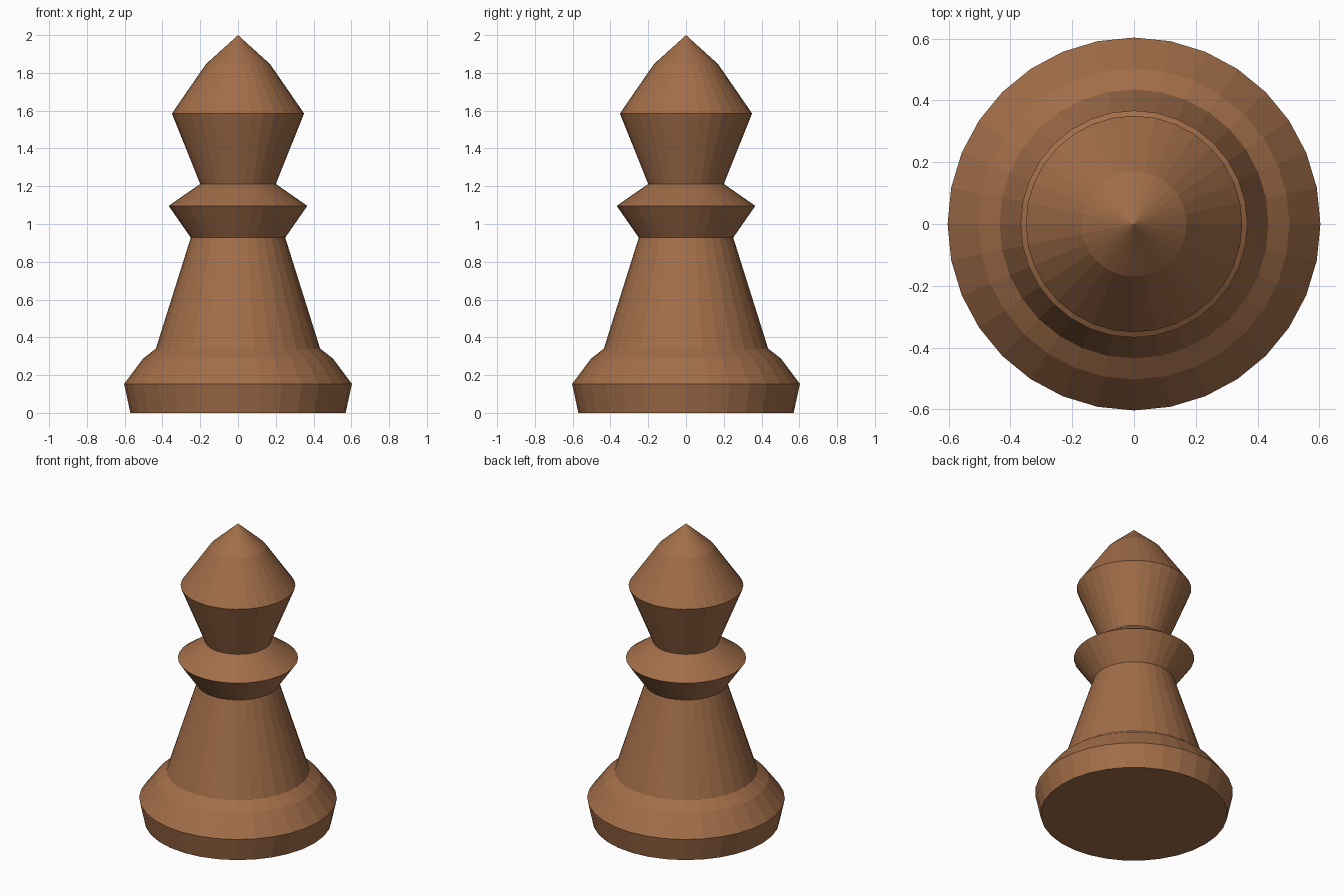
import bpy, bmesh, math

if "Cube" in bpy.data.objects:
    bpy.data.objects.remove(bpy.data.objects["Cube"])

SIDES = 32

wood = bpy.data.materials.new("brown wood")
wood.diffuse_color = (0.36, 0.155, 0.066, 1.0)
wood.use_nodes = True
wood.node_tree.nodes["Principled BSDF"].inputs["Base Color"].default_value = wood.diffuse_color

# Turned profile (radius, height): foot, tapered stem, collar, pointed head
profile = [
    (0.57, 0.0), (0.603, 0.154), (0.503, 0.287), (0.435, 0.34),
    (0.25, 0.928), (0.367, 1.096), (0.20, 1.212),
    (0.35, 1.585), (0.17, 1.846),
]
TIP = 2.0

bm = bmesh.new()
rings = []
for r, z in profile:
    rings.append([bm.verts.new((r * math.cos(2 * math.pi * i / SIDES),
                                r * math.sin(2 * math.pi * i / SIDES), z))
                  for i in range(SIDES)])

# Side walls
for a, b in zip(rings, rings[1:]):
    for i in range(SIDES):
        j = (i + 1) % SIDES
        bm.faces.new((a[i], a[j], b[j], b[i]))

# Flat underside and pointed tip
bm.faces.new(list(reversed(rings[0])))
tip = bm.verts.new((0, 0, TIP))
for i in range(SIDES):
    bm.faces.new((rings[-1][i], rings[-1][(i + 1) % SIDES], tip))

bmesh.ops.recalc_face_normals(bm, faces=bm.faces)
mesh = bpy.data.meshes.new("turned_game_piece")
bm.to_mesh(mesh)
bm.free()
mesh.materials.append(wood)
piece = bpy.data.objects.new("turned_game_piece", mesh)
bpy.context.collection.objects.link(piece)
